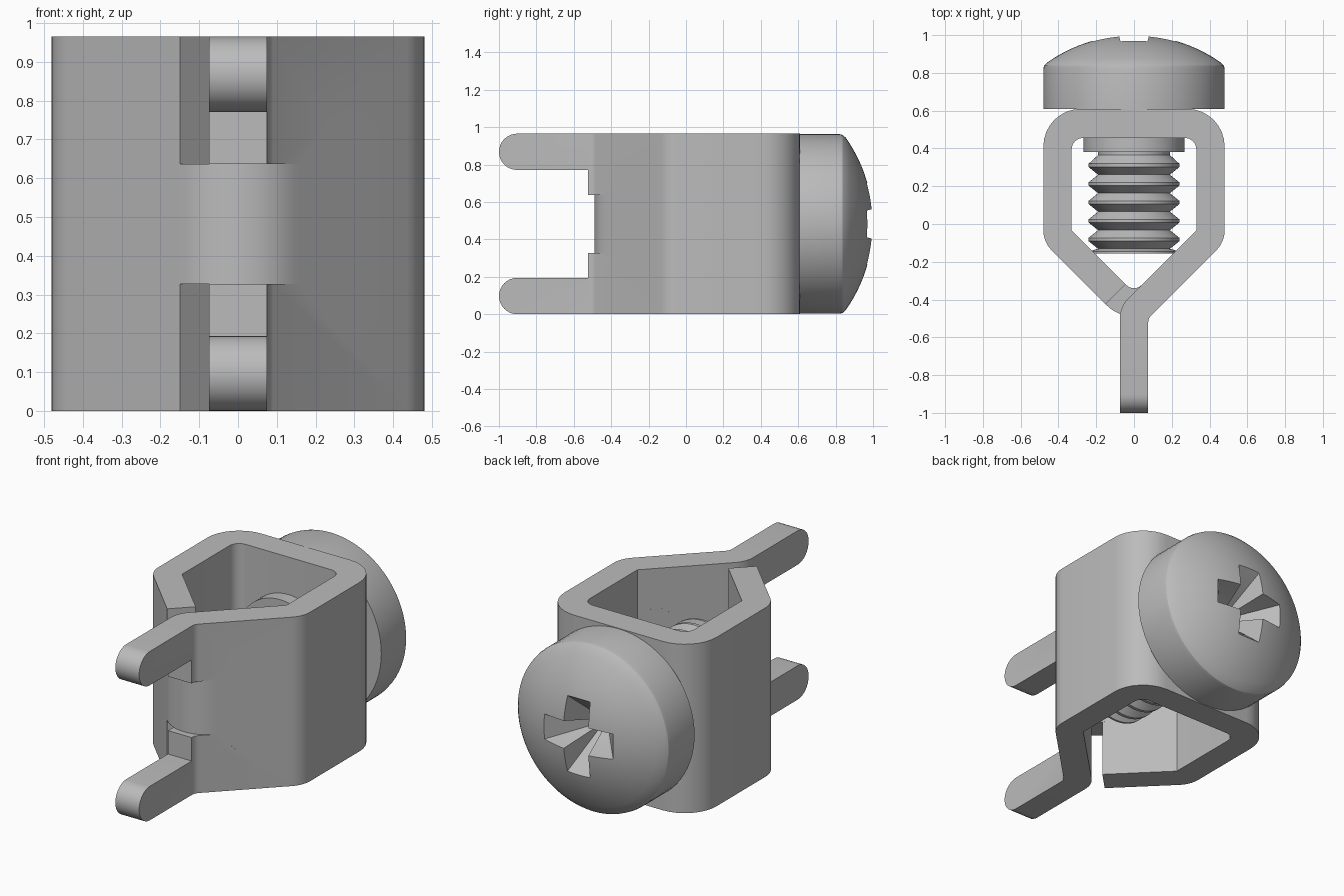
import bpy, bmesh, math
from mathutils import Matrix, Vector

if "Cube" in bpy.data.objects:
    bpy.data.objects.remove(bpy.data.objects["Cube"])

H = 0.965          # clamp height
MID = H / 2        # screw axis height

steel = bpy.data.materials.new("steel_grey")
steel.diffuse_color = (0.5, 0.5, 0.5, 1)
steel.use_nodes = True
steel.node_tree.nodes["Principled BSDF"].inputs["Base Color"].default_value = steel.diffuse_color


def arc(cx, cy, r, a0, a1, n=8):
    angles = [math.radians(a0 + (a1 - a0) * i / n) for i in range(n + 1)]
    return [(cx + r * math.cos(a), cy + r * math.sin(a)) for a in angles]


def make(name, bm):
    bmesh.ops.recalc_face_normals(bm, faces=bm.faces[:])
    me = bpy.data.meshes.new(name)
    bm.to_mesh(me)
    bm.free()
    me.materials.append(steel)
    ob = bpy.data.objects.new(name, me)
    bpy.context.collection.objects.link(ob)
    return ob


def prism(name, pts, lo, hi, axis):
    """Extrude a 2D outline along one axis."""
    place = {'x': lambda u, v, w: (w, u, v),
             'y': lambda u, v, w: (u, w, v),
             'z': lambda u, v, w: (u, v, w)}[axis]
    bm = bmesh.new()
    a = [bm.verts.new(place(u, v, lo)) for u, v in pts]
    b = [bm.verts.new(place(u, v, hi)) for u, v in pts]
    bm.faces.new(a)
    bm.faces.new(b)
    n = len(pts)
    for i in range(n):
        j = (i + 1) % n
        bm.faces.new((a[i], a[j], b[j], b[i]))
    return make(name, bm)


def lathe(name, profile, steps=72):
    """Turn a (radius, y) profile about the screw axis."""
    bm = bmesh.new()
    vs = [bm.verts.new((r, y, MID)) for r, y in profile]
    es = [bm.edges.new(p) for p in zip(vs, vs[1:])]
    bmesh.ops.spin(bm, geom=vs + es, cent=(0, 0, MID), axis=(0, 1, 0),
                   angle=math.tau, steps=steps)
    bmesh.ops.remove_doubles(bm, verts=bm.verts[:], dist=1e-5)
    return make(name, bm)


def boolean(ob, cutter, op):
    m = ob.modifiers.new("cut", 'BOOLEAN')
    m.object, m.operation, m.solver = cutter, op, 'EXACT'
    select(ob)
    bpy.ops.object.modifier_apply(modifier=m.name)


def select(ob):
    bpy.ops.object.select_all(action='DESELECT')
    ob.select_set(True)
    bpy.context.view_layer.objects.active = ob


# Bent strip cage, from the short left end round to the straight prongs
cage = prism("clamp_cage",
             [(-.15, -.425)] + arc(-.33, -.033, .15, 225, 180)
             + arc(-.28, .41, .2, 180, 90) + arc(.28, .41, .2, 90, 0)
             + arc(.33, -.033, .15, 0, -45)
             + [(.09, -.485), (.079, -.5), (.075, -.52), (.075, -1.1), (-.075, -1.1)]
             + arc(.075, -.5, .15, 180, 135) + [(.33, -.033)]
             + arc(.27, .395, .06, 0, 90) + arc(-.27, .395, .06, 90, 180)
             + [(-.33, -.033), (-.044, -.319)],
             -.1, 1.1, 'z')

# Side outline: two prongs with rounded tips and the gap between them
side = prism("side_outline_cutter",
             [(.8, 0), (.8, H)] + arc(-.903, H - .097, .097, 90, 270, 16)
             + [(-.525, H - .194), (-.525, .194)]
             + arc(-.903, .097, .097, 90, 270, 16),
             -.7, .7, 'x')
boolean(cage, side, 'INTERSECT')

# Flush locking tongue with flared head, let into the right flank
lock = prism("lock_cutter",
             [(-.16, .328), (.16, .328), (.23, .23)] + arc(.27, .31, .08, 270, 360)
             + arc(.27, H - .31, .08, 0, 90)
             + [(.23, H - .23), (.16, H - .328), (-.16, H - .328)],
             -.75, -.033, 'y')
tongue = prism("locking_tongue",
               [(-.3, -.275)] + arc(0, -.285, .205, 225, 315, 12)
               + [(.4, -.175), (.4, .037)]
               + arc(0, -.285, .055, 315, 225, 12) + [(-.3, -.063)],
               .1, .9, 'z')
boolean(cage, lock, 'DIFFERENCE')
boolean(tongue, lock, 'INTERSECT')

# Domed screw head
R = 0.802
dome = [(r, 1 - R + math.sqrt(R * R - r * r)) for r in (.46 * (1 - i / 14) for i in range(15))]
head = lathe("screw_head", [(0, .608), (.48, .608), (.48, .82), (.476, .838)] + dome)

# Cross recess: two tapered pockets meeting near the centre
pockets = []
for sx, sz, tip in ((.27, .088, .72), (.088, .27, .725)):
    bm = bmesh.new()
    base, end = [], []
    for i, k in ((-1, -1), (1, -1), (1, 1), (-1, 1)):
        base.append(bm.verts.new((i * sx, 1.03, MID + k * sz)))
        end.append(bm.verts.new((i * .008, tip, MID + k * .008)))
    bm.faces.new(base)
    bm.faces.new(end)
    for i in range(4):
        j = (i + 1) % 4
        bm.faces.new((base[i], base[j], end[j], end[i]))
    pockets.append(make("recess_cutter", bm))
    boolean(head, pockets[-1], 'DIFFERENCE')

# Collar against the inside of the back wall
collar = lathe("screw_collar", [(0, .38), (.268, .38), (.268, .47), (0, .47)])

# Threaded shank made of ridges
ridges = [(0, .42), (.19, .42), (.19, .365)]
for i in range(5):
    y = .31 - i * .098
    ridges += [(.24, y + .009), (.24, y - .009), (.19, y - .049)]
ridges += [(.238, -.145), (.238, -.157), (0, -.157)]
shank = lathe("threaded_shank", ridges)

# Remove the cutters and finish shading
for ob in [side, lock] + pockets:
    bpy.data.objects.remove(ob, do_unlink=True)
for ob in (cage, tongue, head, collar, shank):
    select(ob)
    bpy.ops.object.shade_smooth_by_angle(angle=math.radians(30))
